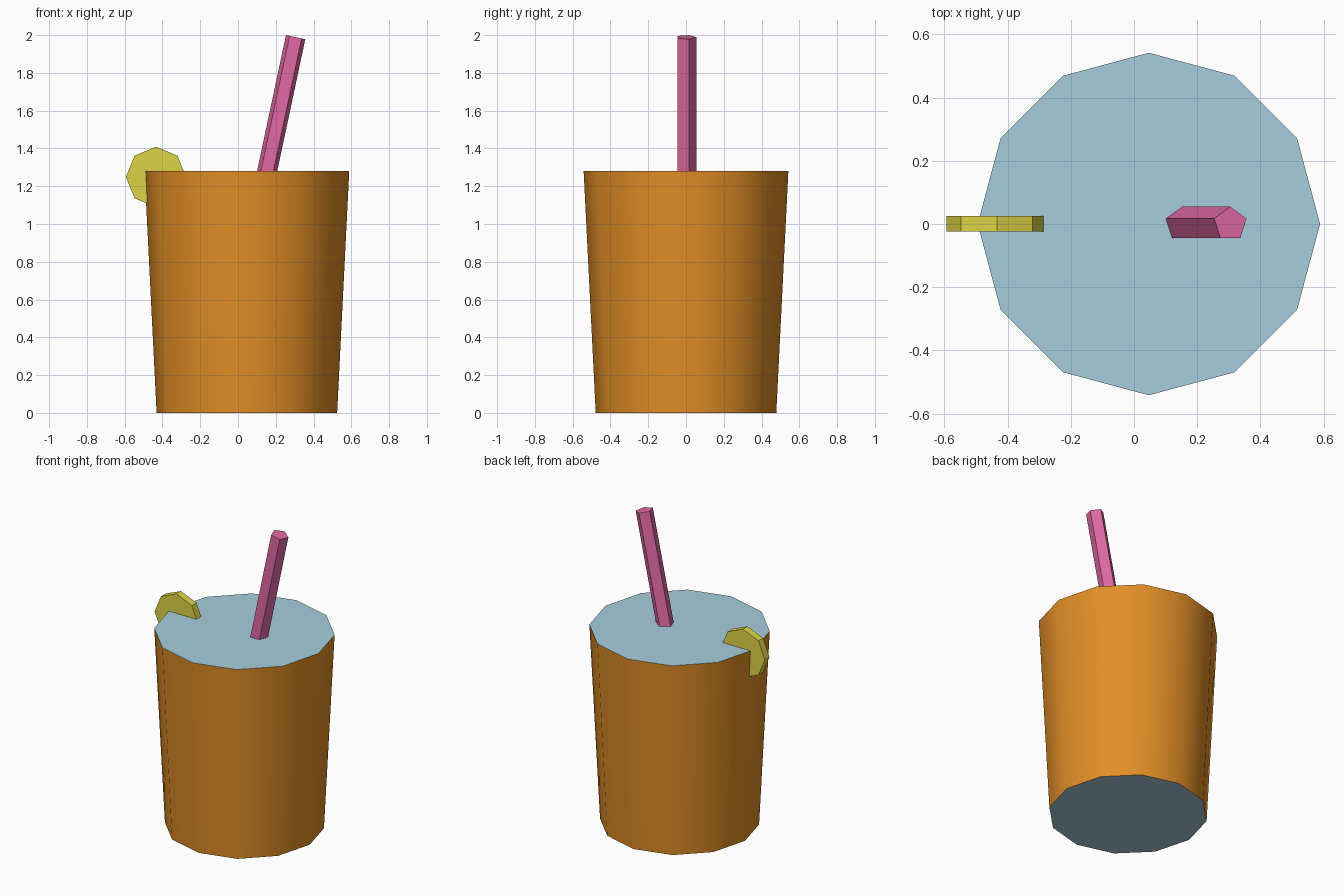
import bpy, bmesh
from math import sin, cos, tan, pi, radians
from mathutils import Matrix, Vector

cube = bpy.data.objects.get("Cube")
if cube:
    bpy.data.objects.remove(cube, do_unlink=True)


def linear(c):
    c /= 255
    return c / 12.92 if c <= 0.04045 else ((c + 0.055) / 1.055) ** 2.4


def material(name, *rgb):
    mat = bpy.data.materials.new(name)
    mat.use_nodes = True
    colour = (*[linear(c) for c in rgb], 1)
    mat.diffuse_color = colour
    bsdf = next(n for n in mat.node_tree.nodes if n.type == 'BSDF_PRINCIPLED')
    bsdf.inputs["Base Color"].default_value = colour
    return mat


def frustum(name, sides, r_low, r_high, z_low, z_high, placement, mats, start=0.0):
    """Closed prism or frustum; caps use the last material, walls the first."""
    bm = bmesh.new()
    angles = [start + 2 * pi * i / sides for i in range(sides)]
    low, high = [[bm.verts.new((r * cos(a), r * sin(a), z)) for a in angles]
                 for r, z in ((r_low, z_low), (r_high, z_high))]
    for i in range(sides):
        j = (i + 1) % sides
        bm.faces.new((low[i], low[j], high[j], high[i]))
    for cap in (low[::-1], high):
        bm.faces.new(cap).material_index = len(mats) - 1
    mesh = bpy.data.meshes.new(name)
    bm.to_mesh(mesh)
    bm.free()
    for mat in mats:
        mesh.materials.append(mat)
    obj = bpy.data.objects.new(name, mesh)
    bpy.context.collection.objects.link(obj)
    obj.matrix_world = placement
    return obj


orange = material("orange drink", 225, 142, 38)
blue = material("pale blue glass", 167, 206, 221)
pink = material("pink straw", 225, 106, 164)
yellow = material("lemon yellow", 222, 212, 70)

# Tapered cup with smooth wall and flat ends
cup = frustum("cup", 12, 0.478, 0.542, 0, 1.28,
              Matrix.Translation((0.047, 0, 0)), [orange, blue])
bpy.ops.object.select_all(action='DESELECT')
cup.select_set(True)
bpy.context.view_layer.objects.active = cup
bpy.ops.object.shade_smooth_by_angle(angle=radians(40))

# Leaning five-sided straw, sunk into the drink
lean = radians(12)
straw_top = Vector((0.305, 0, 1.989))
frustum("straw", 5, 0.055, 0.055, -0.9, 0,
        Matrix.Translation(straw_top) @ Matrix.Rotation(lean, 4, 'Y'), [pink], pi / 2)

# Upright lemon slice pushed over the rim
frustum("lemon_slice", 8, 0.16, 0.16, -0.024, 0.024,
        Matrix.Translation((-0.434, 0.001, 1.249)) @ Matrix.Rotation(pi / 2, 4, 'X'), [yellow])
